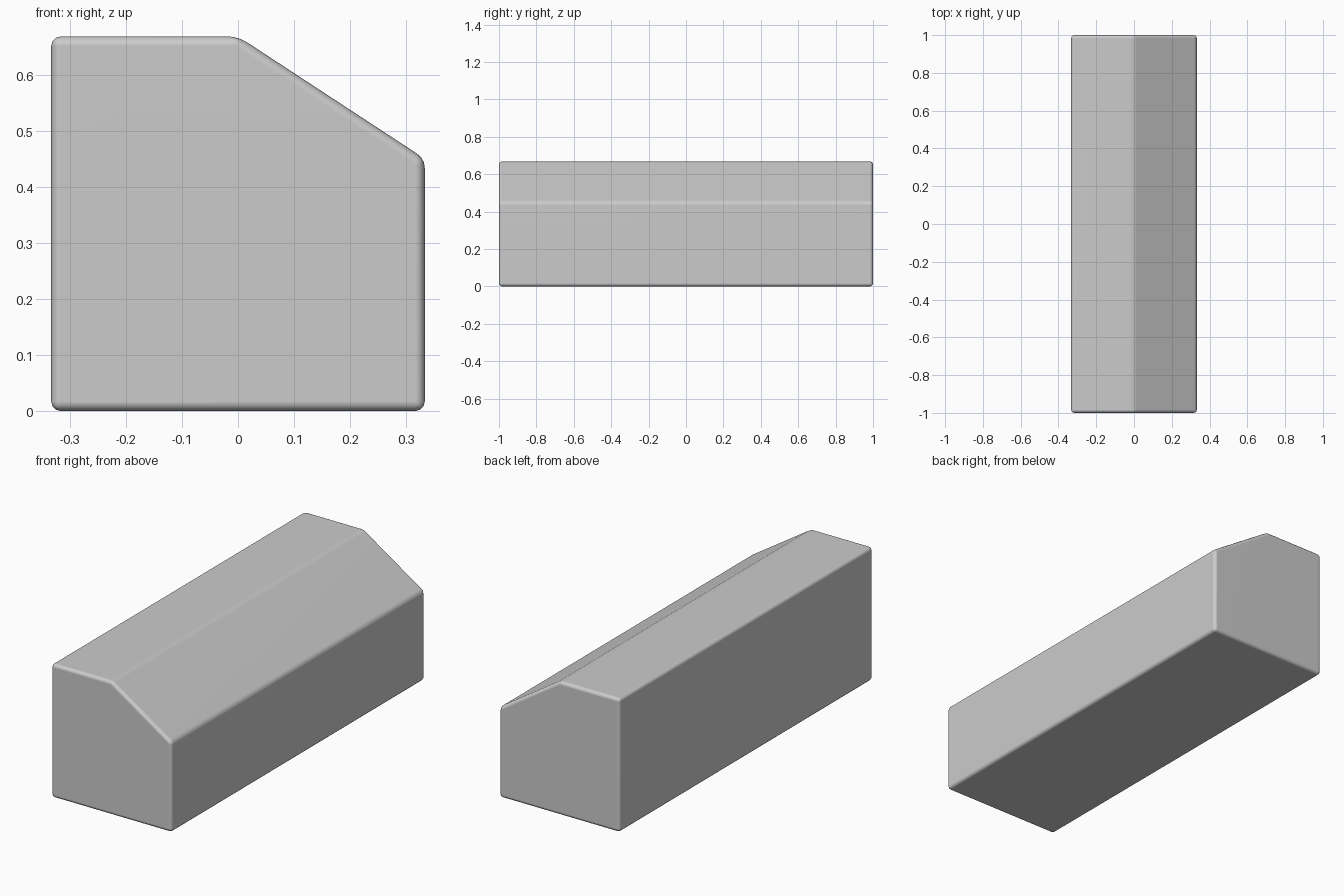
import bpy, bmesh

if "Cube" in bpy.data.objects:
    bpy.data.objects.remove(bpy.data.objects["Cube"])

# Block: box-like profile with one sloped upper side, extruded along y
profile = [(-0.333, 0), (0.333, 0), (0.333, 0.45), (0, 0.668), (-0.333, 0.668)]
bm = bmesh.new()
face = bm.faces.new([bm.verts.new((x, -1, z)) for x, z in profile])
ext = bmesh.ops.extrude_face_region(bm, geom=[face])
new_verts = [g for g in ext["geom"] if isinstance(g, bmesh.types.BMVert)]
bmesh.ops.translate(bm, verts=new_verts, vec=(0, 2, 0))
bmesh.ops.recalc_face_normals(bm, faces=bm.faces)

mesh = bpy.data.meshes.new("sloped_block")
bm.to_mesh(mesh)
bm.free()
block = bpy.data.objects.new("sloped_block", mesh)
bpy.context.collection.objects.link(block)

# Softly rounded edges
bevel = block.modifiers.new("rounded_edges", "BEVEL")
bevel.width = 0.017
bevel.segments = 3
bevel.limit_method = "ANGLE"
bevel.angle_limit = 0.3
mesh.shade_smooth()
weighted = block.modifiers.new("clean_normals", "WEIGHTED_NORMAL")
weighted.keep_sharp = True
